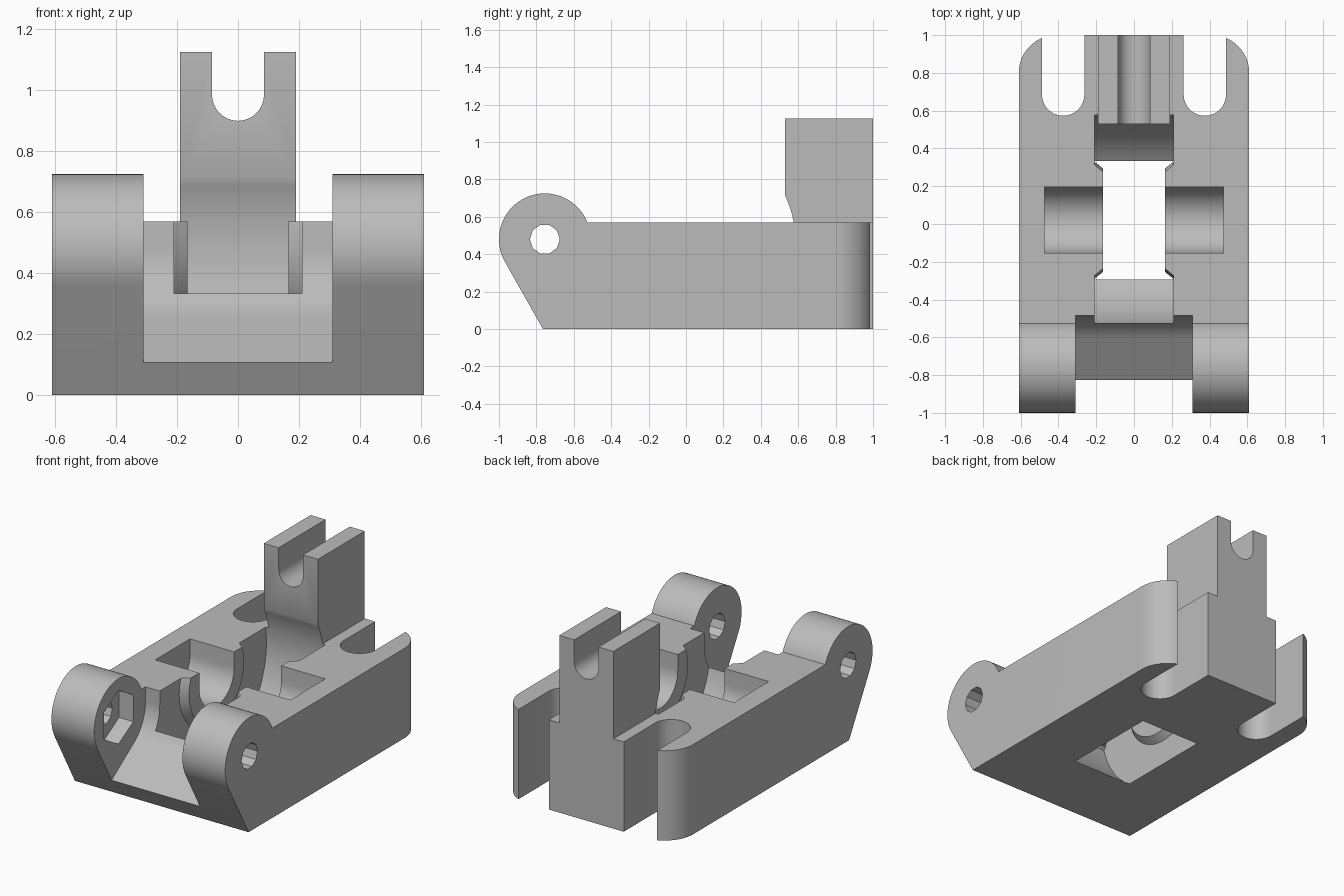
import bpy, bmesh
from math import sin, cos, radians

if "Cube" in bpy.data.objects:
    bpy.data.objects.remove(bpy.data.objects["Cube"])

grey = bpy.data.materials.new("plain_grey")
grey.use_nodes = True
colour = (0.5, 0.5, 0.5, 1)
grey.diffuse_color = colour
grey.node_tree.nodes["Principled BSDF"].inputs["Base Color"].default_value = colour


def arc(u, v, r, a, b, n=24):
    """Points on an arc from angle a to b, in degrees."""
    steps = [radians(a + (b - a) * i / n) for i in range(n + 1)]
    return [(u + r * cos(t), v + r * sin(t)) for t in steps]


def ring(u, v, r, n=64, start=0):
    return arc(u, v, r, start, start + 360, n)[:-1]


def prism(name, axis, lo, hi, points, far=None):
    """Extrude a closed profile along an axis, optionally to a second profile."""
    def place(p, d):
        return {"x": (d, *p), "y": (p[0], d, p[1]), "z": (*p, d)}[axis]
    bm = bmesh.new()
    a = [bm.verts.new(place(p, lo)) for p in points]
    b = [bm.verts.new(place(p, hi)) for p in far or points]
    bm.faces.new(a)
    bm.faces.new(b[::-1])
    for i in range(len(a)):
        j = (i + 1) % len(a)
        bm.faces.new((a[i], b[i], b[j], a[j]))
    bmesh.ops.recalc_face_normals(bm, faces=bm.faces)
    mesh = bpy.data.meshes.new(name)
    bm.to_mesh(mesh)
    bm.free()
    mesh.materials.append(grey)
    ob = bpy.data.objects.new(name, mesh)
    bpy.context.collection.objects.link(ob)
    return ob


def combine(target, tool, operation="DIFFERENCE"):
    """Apply a boolean and discard the tool."""
    mod = target.modifiers.new("cut", "BOOLEAN")
    mod.operation, mod.solver, mod.object = operation, "EXACT", tool
    bpy.context.view_layer.objects.active = target
    bpy.ops.object.modifier_apply(modifier=mod.name)
    bpy.data.objects.remove(tool)


HINGE = (-0.755, 0.48)
WHEEL = (0.02, 0.47)
TOP = 0.57

# Body: side profile with round hinge lugs, trimmed by a plan with round rear corners
side = [(-0.765, 0), (1, 0), (1, TOP)] + arc(*HINGE, 0.245, 21.5, 210, 48)
body = prism("bracket_body", "x", -0.61, 0.61, side)
plan = ([(-0.61, -1.2), (0.61, -1.2)] + arc(0.41, 0.8, 0.2, 0, 90)
        + arc(-0.41, 0.8, 0.2, 90, 180))
combine(body, prism("plan", "z", -0.1, 1, plan), "INTERSECT")

# Upright fork at the rear, with its U slot
fork = prism("fork", "y", 0.53, 1,
             [(-0.19, 0.4), (0.19, 0.4), (0.19, 1.125), (0.085, 1.125)]
             + arc(0, 0.985, 0.085, 0, -180) + [(-0.085, 1.125), (-0.19, 1.125)])
combine(body, fork, "UNION")

# Gap between the lugs with a sloping floor
gap = (arc(*HINGE, 0.27, -56, 0) + [(-0.485, 1), (-1.3, 1), (-1.3, -0.213)])
combine(body, prism("gap", "x", -0.31, 0.31, gap))

# Round wheel pocket, leaving a tapered hub on each inner wall
pocket = prism("pocket", "x", -0.21, 0.21, ring(*WHEEL, 0.565, 96))
for s in (-1, 1):
    hub = prism("hub", "x", s * 0.165, s * 0.255,
                ring(*WHEEL, 0.275), ring(*WHEEL, 0.345))
    combine(pocket, hub)
combine(body, pocket)

# Axle trough across the pocket, open at the top
trough = arc(0.022, 0.47, 0.175, 180, 360) + [(0.197, 0.7), (-0.153, 0.7)]
combine(body, prism("trough", "x", -0.475, 0.475, trough))

# Rear slots and hinge pin holes on both sides
for s in (-1, 1):
    slot = arc(s * 0.375, 0.685, 0.112, 180, 360) + [
        (s * 0.375 + 0.112, 1.2), (s * 0.375 - 0.112, 1.2)]
    combine(body, prism("slot", "z", -0.1, 0.8, slot))
    combine(body, prism("pin_hole", "x", s * 0.25, s * 0.7, ring(*HINGE, 0.08, 10)))

# Hexagonal nut recess inside one lug
combine(body, prism("nut_recess", "x", -0.41, -0.25, ring(*HINGE, 0.17, 6, 30)))

# Smooth curved walls, keep edges sharp
bpy.ops.object.select_all(action="DESELECT")
body.select_set(True)
bpy.context.view_layer.objects.active = body
bpy.ops.object.shade_smooth_by_angle(angle=radians(25))
